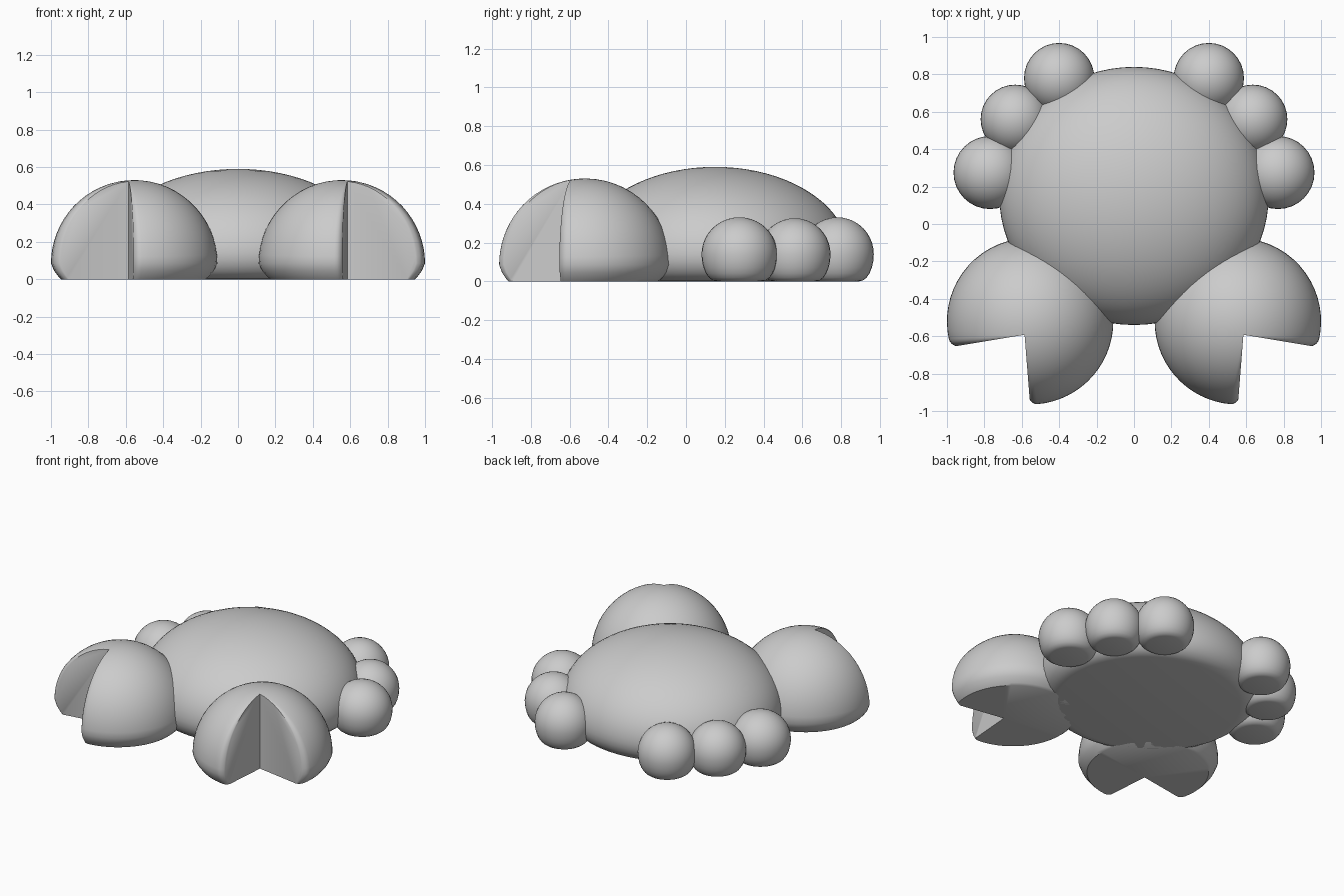
import bpy, bmesh, math
from math import sin, cos, pi, radians, sqrt

cube = bpy.data.objects.get("Cube")
if cube:
    bpy.data.objects.remove(cube, do_unlink=True)

# Single matte grey
grey = bpy.data.materials.new("soft_grey")
grey.use_nodes = True
colour = (0.6, 0.6, 0.6, 1.0)
grey.diffuse_color = colour
bsdf = grey.node_tree.nodes["Principled BSDF"]
bsdf.inputs["Base Color"].default_value = colour
bsdf.inputs["Roughness"].default_value = 0.7


def finish(bm, name):
    bmesh.ops.recalc_face_normals(bm, faces=bm.faces)
    mesh = bpy.data.meshes.new(name)
    bm.to_mesh(mesh)
    bm.free()
    mesh.materials.append(grey)
    obj = bpy.data.objects.new(name, mesh)
    bpy.context.collection.objects.link(obj)
    bpy.ops.object.select_all(action='DESELECT')
    bpy.context.view_layer.objects.active = obj
    obj.select_set(True)
    bpy.ops.object.shade_smooth_by_angle(angle=radians(40))
    return obj


def dome(name, x, y, rx, ry, belly, top, base, segments=48, rings=14):
    """Rounded dome, widest at height belly, tucked in to a flat base."""
    profile = [(cos(pi / 2 * i / rings), belly + (top - belly) * sin(pi / 2 * i / rings))
               for i in range(rings)]
    under = [(base + (1 - base) * cos(pi / 2 * i / 6), belly * (1 - sin(pi / 2 * i / 6)))
             for i in range(6, 0, -1)]
    bm = bmesh.new()
    loops = []
    for r, z in under + profile:
        loops.append([bm.verts.new((x + rx * r * cos(2 * pi * k / segments),
                                    y + ry * r * sin(2 * pi * k / segments), z))
                      for k in range(segments)])
    for a, b in zip(loops, loops[1:]):
        for k in range(segments):
            n = (k + 1) % segments
            bm.faces.new((a[k], a[n], b[n], b[k]))
    crown = bm.verts.new((x, y, top))
    for k in range(segments):
        bm.faces.new((loops[-1][k], loops[-1][(k + 1) % segments], crown))
    bm.faces.new(loops[0][::-1])
    return finish(bm, name)


def claw(name, side):
    """Notched dome, swept around the notch's inner corner."""
    cx, cy, cz, radius = 0.555, -0.52, 0.085, 0.445
    ax, ay = 0.585, -0.592
    start, end, steps, rings = radians(-9.5), radians(265.5), 44, 16
    ox, oy = ax - cx, ay - cy

    def reach(a, e):
        # Distance from the notch corner to the round surface
        b = cos(e) * (ox * cos(a) + oy * sin(a))
        return -b + sqrt(b * b - (ox * ox + oy * oy) + radius * radius)

    # Finer spacing near the two tips, which are slightly rounded
    tip = [0.0, 0.015, 0.04, 0.07, 0.11]
    span = end - start
    turns = tip + [0.11 + (span - 0.22) * i / steps for i in range(1, steps)] \
        + [span - t for t in reversed(tip)]
    bm = bmesh.new()
    crown = bm.verts.new((side * ax, ay, cz + reach(0, pi / 2)))
    foot = bm.verts.new((side * ax, ay, 0))
    meridians = []
    for t in turns:
        a = start + t
        gap = min(t, span - t)
        soft = 1 - 0.07 * max(0, 1 - gap / 0.11) ** 2.5
        pts = []
        for shrink, z in ((0.87, 0.0), (0.90, 0.012), (0.96, 0.045)):
            d = reach(a, 0) * shrink * soft
            pts.append((d, z))
        for i in range(rings):
            e = pi / 2 * i / rings
            d = reach(a, e)
            pts.append((d * cos(e) * soft, cz + d * sin(e)))
        meridians.append([bm.verts.new((side * (ax + d * cos(a)), ay + d * sin(a), z))
                          for d, z in pts])
    for m, n in zip(meridians, meridians[1:]):
        for i in range(len(m) - 1):
            bm.faces.new((m[i], n[i], n[i + 1], m[i + 1]))
        bm.faces.new((m[-1], n[-1], crown))
        bm.faces.new((foot, n[0], m[0]))
    # Flat walls of the notch
    for m in (meridians[0], meridians[-1]):
        bm.faces.new([foot] + m + [crown])
    return finish(bm, name)


# Broad low body
dome("body", 0, 0.15, 0.72, 0.69, 0.14, 0.59, 0.82, segments=72, rings=20)

# Claws and three round feet on each side
for side, label in ((1, "left"), (-1, "right")):
    claw(label + "_claw", side)
    for part, x, y, r, top in (("front_foot", 0.77, 0.275, 0.195, 0.33),
                               ("middle_foot", 0.635, 0.56, 0.185, 0.325),
                               ("back_foot", 0.40, 0.78, 0.188, 0.33)):
        dome(label + "_" + part, side * x, y, r, r, 0.14, top, 0.6, segments=32, rings=10)
